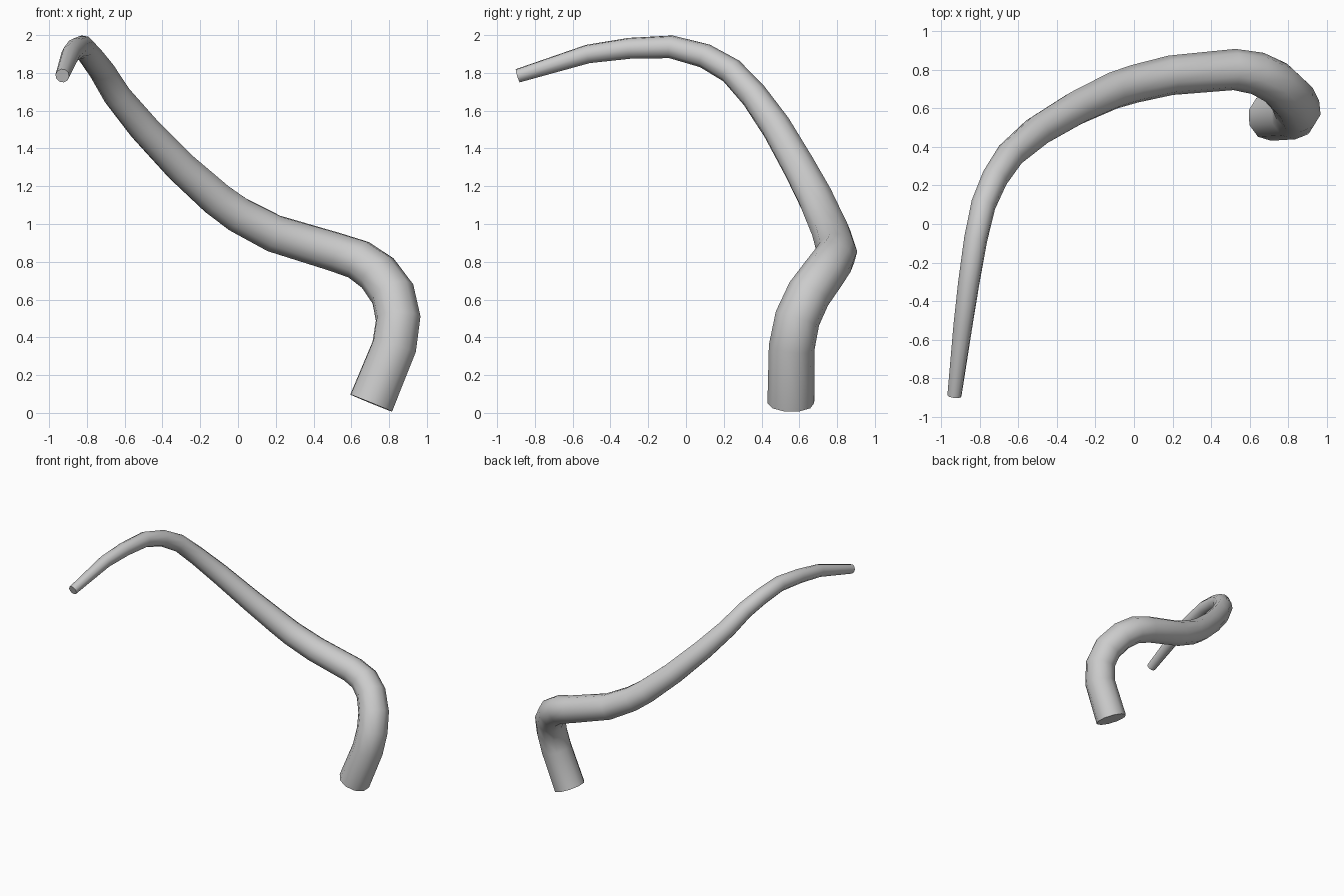
import bpy

# Centre line of the tapering stem: x, y, z, radius
path = [
    (0.705, 0.555, 0.052, 0.124), (0.827, 0.56, 0.35, 0.122),
    (0.848, 0.59, 0.50, 0.121), (0.82, 0.65, 0.63, 0.119),
    (0.74, 0.73, 0.74, 0.115), (0.64, 0.78, 0.81, 0.111),
    (0.52, 0.80, 0.85, 0.107), (0.19, 0.77, 0.95, 0.103),
    (0.0, 0.725, 1.05, 0.099), (-0.11, 0.69, 1.13, 0.096),
    (-0.30, 0.60, 1.30, 0.089), (-0.50, 0.48, 1.51, 0.082),
    (-0.64, 0.36, 1.68, 0.074), (-0.72, 0.24, 1.81, 0.069),
    (-0.78, 0.10, 1.89, 0.065), (-0.82, -0.08, 1.938, 0.061),
    (-0.855, -0.30, 1.93, 0.056), (-0.885, -0.52, 1.90, 0.050),
    (-0.93, -0.89, 1.785, 0.037),
]

# Round bevelled curve with a varying radius and capped ends
curve = bpy.data.curves.new("curved_stem", "CURVE")
curve.dimensions = "3D"
curve.bevel_depth = 1.0
curve.bevel_resolution = 3
curve.use_fill_caps = True
spline = curve.splines.new("POLY")
spline.points.add(len(path) - 1)
for point, (x, y, z, r) in zip(spline.points, path):
    point.co = (x, y, z, 1)
    point.radius = r

stem = bpy.data.objects.new("curved_stem", curve)
bpy.context.collection.objects.link(stem)
bpy.context.view_layer.objects.active = stem
stem.select_set(True)

# Smooth mesh with crisp end caps
bpy.ops.object.convert(target="MESH")
bpy.ops.object.shade_smooth_by_angle(angle=0.9)
